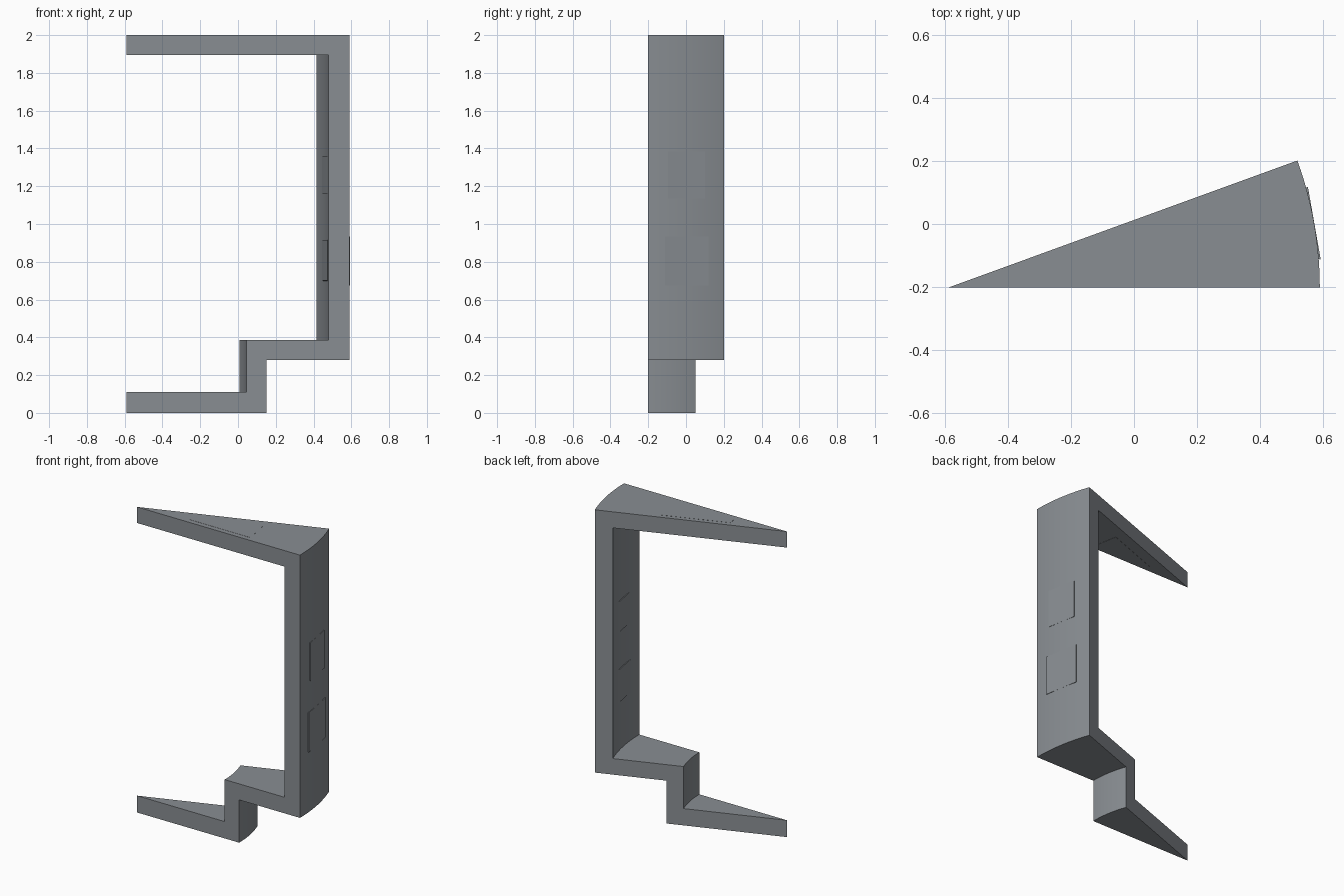
import bpy, bmesh, math
from mathutils import Vector

if "Cube" in bpy.data.objects:
    bpy.data.objects.remove(bpy.data.objects["Cube"])

ANGLE = math.radians(20)
SEGMENTS = 24
APEX = Vector((-0.59, -0.202, 0))

grey = bpy.data.materials.new("slate grey")
grey.use_nodes = True
colour = (0.25, 0.27, 0.29, 1)
grey.diffuse_color = colour
grey.node_tree.nodes["Principled BSDF"].inputs["Base Color"].default_value = colour


def finish(bm, name, smooth=False):
    bmesh.ops.remove_doubles(bm, verts=bm.verts, dist=1e-5)
    bmesh.ops.recalc_face_normals(bm, faces=bm.faces)
    mesh = bpy.data.meshes.new(name)
    bm.to_mesh(mesh)
    bm.free()
    obj = bpy.data.objects.new(name, mesh)
    bpy.context.collection.objects.link(obj)
    mesh.materials.append(grey)
    if smooth:
        bpy.ops.object.select_all(action='DESELECT')
        obj.select_set(True)
        bpy.context.view_layer.objects.active = obj
        bpy.ops.object.shade_smooth_by_angle(angle=math.radians(30))
    return obj


def polar(r, a, z):
    return APEX + Vector((r * math.cos(a), r * math.sin(a), z))


def loft(name, first, second):
    """Closed solid between two matching outlines."""
    bm = bmesh.new()
    a, b = ([bm.verts.new(p) for p in ring] for ring in (first, second))
    bm.faces.new(a)
    bm.faces.new(b)
    for i in range(len(a)):
        j = (i + 1) % len(a)
        bm.faces.new((a[i], a[j], b[j], b[i]))
    return finish(bm, name)


# Stepped shell: (radius, height) section turned through a 20 degree wedge
profile = [(0, 0), (0.74, 0), (0.74, 0.28), (1.18, 0.28), (1.18, 2), (0, 2),
           (0, 1.895), (1.07, 1.895), (1.07, 0.385), (0.635, 0.385),
           (0.635, 0.11), (0, 0.11)]
bm = bmesh.new()
rings = [[bm.verts.new(polar(r, ANGLE * s / SEGMENTS, z)) for r, z in profile]
         for s in range(SEGMENTS + 1)]
bm.faces.new(rings[0])
bm.faces.new(rings[-1])
for p, q in zip(rings, rings[1:]):
    for i in range(len(profile)):
        j = (i + 1) % len(profile)
        if profile[i][0] + profile[j][0] > 0:
            bm.faces.new((p[i], p[j], q[j], q[i]))
finish(bm, "wedge_shell", smooth=True)


# Tapered flat window blocks set through the outer wall
def window_outline(radius, half_width, low, high):
    mid = polar(radius, ANGLE / 2, 0)
    side = Vector((-math.sin(ANGLE / 2), math.cos(ANGLE / 2), 0)) * half_width
    return [mid + side * s + Vector((0, 0, z))
            for s, z in ((-1, low), (1, low), (1, high), (-1, high))]


for name, outer, inner in (
        ("lower_window", (0.117, 0.675, 0.935), (0.086, 0.70, 0.915)),
        ("upper_window", (0.099, 1.135, 1.385), (0.080, 1.16, 1.36))):
    loft(name, window_outline(1.1805, *outer), window_outline(1.0655, *inner))

# Roof hatch set through the top slab, a touch proud of both faces
hatch_top = [(-0.245, -0.11), (0.17, 0.045), (0.21, -0.17), (-0.235, -0.17)]
hatch_under = [(-0.25, -0.155), (0.13, -0.015), (0.16, -0.18), (-0.245, -0.18)]
loft("roof_hatch", [(x, y, 2.001) for x, y in hatch_top],
     [(x, y, 1.894) for x, y in hatch_under])
